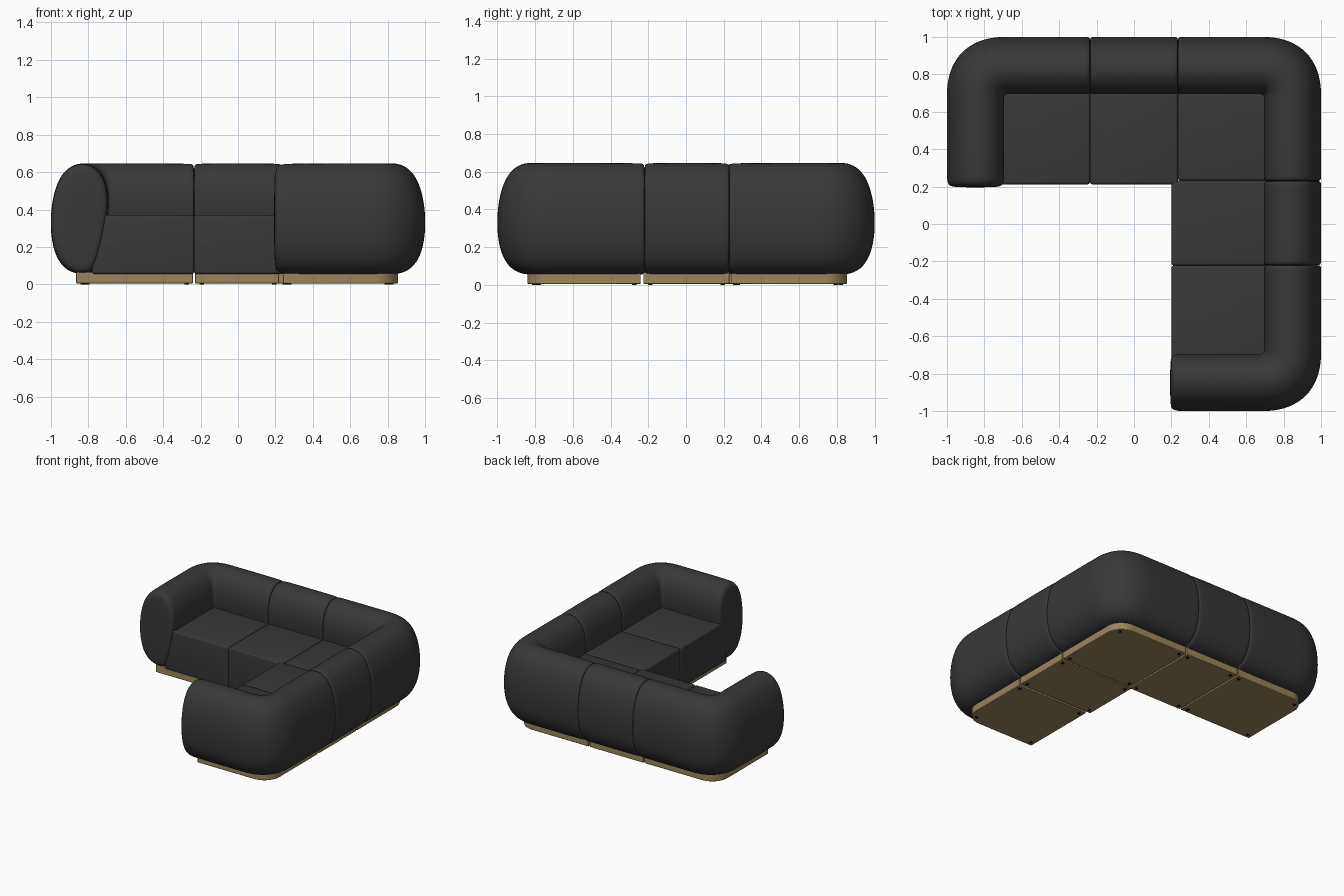
import bpy, bmesh, math
from mathutils import Vector

cube = bpy.data.objects.get("Cube")
if cube:
    bpy.data.objects.remove(cube, do_unlink=True)


def material(name, rgb, rough):
    m = bpy.data.materials.new(name)
    m.use_nodes = True
    m.diffuse_color = (*rgb, 1)
    node = m.node_tree.nodes["Principled BSDF"]
    node.inputs["Base Color"].default_value = (*rgb, 1)
    node.inputs["Roughness"].default_value = rough
    return m


FABRIC = material("charcoal fabric", (0.04, 0.04, 0.04), 0.9)
WOOD = material("oak wood", (0.33, 0.235, 0.11), 0.6)
RUBBER = material("black rubber", (0.01, 0.01, 0.01), 0.8)


def finish(name, bm, mat, angle=40):
    bmesh.ops.recalc_face_normals(bm, faces=bm.faces)
    mesh = bpy.data.meshes.new(name)
    bm.to_mesh(mesh)
    bm.free()
    mesh.materials.append(mat)
    ob = bpy.data.objects.new(name, mesh)
    bpy.context.collection.objects.link(ob)
    bpy.ops.object.select_all(action="DESELECT")
    ob.select_set(True)
    bpy.context.view_layer.objects.active = ob
    bpy.ops.object.shade_smooth_by_angle(angle=math.radians(angle))
    return ob


# Backrest cross-section: (distance outward from the inner line, height)
SECTION = [(-.002, .43), (.01, .53), (.042, .6), (.09, .638), (.14, .649), (.195, .638),
           (.25, .595), (.288, .515), (.307, .42), (.313, .33), (.307, .24), (.288, .16),
           (.25, .095), (.195, .06), (.13, .052), (.088, .065), (.06, .13), (.026, .26)]
MID = Vector((.155, .35))

# End shapes: (inset along the path, section scale)
SEAM = [(0, .6), (0, .94), (.004, .97), (.014, .993), (.035, 1)]
ARM = [(-.004, .5), (0, .85), (.01, .94), (.03, .985), (.07, 1)]

LEFT, RIGHT = Vector((-1, 0)), Vector((1, 0))
BACK, FRONT = Vector((0, 1)), Vector((0, -1))


def corner(x, y, d0, d1, steps=10):
    """Path stations fanning round an inner corner with a full outer curve."""
    out = []
    for k in range(steps + 1):
        a = math.pi / 2 * k / steps
        c, s = math.cos(a), max(math.sin(a), 0)
        v = (d0 * c + d1 * s) / (abs(c) ** 2.4 + s ** 2.4) ** (1 / 2.4)
        out.append((Vector((x, y)) + (v - d0 - d1) * .015, v))
    return out


def roll(name, stations, start, end):
    """Sweep the padded section along the stations, with shaped ends."""
    (p0, d0), (p1, d1) = stations[0], stations[-1]
    t0 = (stations[1][0] - p0).normalized()
    t1 = (stations[-2][0] - p1).normalized()
    rings = [(p0 + t0 * i, d0, s) for i, s in start]
    rings += [(p, d, 1) for p, d in stations[1:-1]]
    rings += [(p1 + t1 * i, d1, s) for i, s in reversed(end)]
    bm = bmesh.new()
    loops = []
    for p, d, scale in rings:
        loop = []
        for point in SECTION:
            q = MID + (Vector(point) - MID) * scale
            xy = p + d * q.x
            loop.append(bm.verts.new((xy.x, xy.y, q.y)))
        loops.append(loop)
    n = len(SECTION)
    for a, b in zip(loops, loops[1:]):
        for i in range(n):
            bm.faces.new((a[i], a[(i + 1) % n], b[(i + 1) % n], b[i]))
    bm.faces.new(loops[0])
    bm.faces.new(loops[-1])
    ob = finish(name, bm, FABRIC, 60)
    ob.modifiers.new("Padding", "SUBSURF").levels = 2
    ob.modifiers["Padding"].render_levels = 2


def at(x, y, d):
    return (Vector((x, y)), d)


# Wraparound arms and backrests
IN = .69
roll("left_arm_and_back", [at(-IN, .2, LEFT), *corner(-IN, IN, LEFT, BACK), at(-.235, IN, BACK)], ARM, SEAM)
roll("middle_back", [at(-.235, IN, BACK), at(0, IN, BACK), at(.235, IN, BACK)], SEAM, SEAM)
roll("corner_back", [at(.235, IN, BACK), *corner(IN, IN, BACK, RIGHT), at(IN, .23, RIGHT)], SEAM, SEAM)
roll("side_back", [at(IN, .23, RIGHT), at(IN, 0, RIGHT), at(IN, -.22, RIGHT)], SEAM, SEAM)
roll("front_arm_and_back", [at(IN, -.22, RIGHT), *corner(IN, -IN, RIGHT, FRONT), at(.197, -IN, FRONT)], SEAM, ARM)


# Seat blocks, tucked under the backrests
def seat(name, x0, x1, y0, y1):
    bm = bmesh.new()
    bmesh.ops.create_cube(bm, size=1)
    for v in bm.verts:
        v.co = (x1 if v.co.x > 0 else x0, y1 if v.co.y > 0 else y0, .37 if v.co.z > 0 else .055)
    bmesh.ops.bevel(bm, geom=bm.edges[:], offset=.014, segments=4, profile=.5, affect="EDGES")
    finish(name, bm, FABRIC, 50)


TUCK = .78
seat("left_seat", -TUCK, -.235, .212, TUCK)
seat("middle_seat", -.235, .235, .212, TUCK)
seat("corner_seat", .235, TUCK, .232, TUCK)
seat("side_seat", .2, TUCK, -.222, .232)
seat("front_seat", .2, TUCK, -TUCK, -.222)


# Plinths, each with an optional rounded outer corner, and four small feet
def plinth(name, x0, x1, y0, y1, rounded=None):
    bm = bmesh.new()
    corners = [(x1, y1), (x0, y1), (x0, y0), (x1, y0)]
    outline = []
    for k, (x, y) in enumerate(corners):
        if k != rounded:
            outline.append((x, y))
            continue
        r = .13
        cx = x - r if x == x1 else x + r
        cy = y - r if y == y1 else y + r
        for j in range(11):
            a = math.pi / 2 * (k + j / 10)
            outline.append((cx + r * math.cos(a), cy + r * math.sin(a)))
    base = bm.faces.new([bm.verts.new((x, y, .005)) for x, y in outline])
    top = bmesh.ops.extrude_face_region(bm, geom=[base])["geom"]
    bmesh.ops.translate(bm, vec=(0, 0, .06), verts=[g for g in top if isinstance(g, bmesh.types.BMVert)])
    ob = finish(name, bm, WOOD, 30)
    bev = ob.modifiers.new("Edge", "BEVEL")
    bev.width, bev.segments = .004, 2

    feet = bmesh.new()
    for k, (x, y) in enumerate(corners):
        m = .06 if k == rounded else .035
        r = bmesh.ops.create_cone(feet, cap_ends=True, segments=16, radius1=.012, radius2=.012, depth=.006)
        bmesh.ops.translate(feet, verts=r["verts"],
                            vec=(x - m if x == x1 else x + m, y - m if y == y1 else y + m, .003))
    finish(name.replace("plinth", "feet"), feet, RUBBER)


plinth("left_plinth", -.865, -.24, .225, .855, 1)
plinth("middle_plinth", -.23, .23, .225, .855)
plinth("corner_plinth", .24, .855, .24, .855, 0)
plinth("side_plinth", .215, .855, -.225, .23)
plinth("front_plinth", .24, .855, -.84, -.24, 3)
